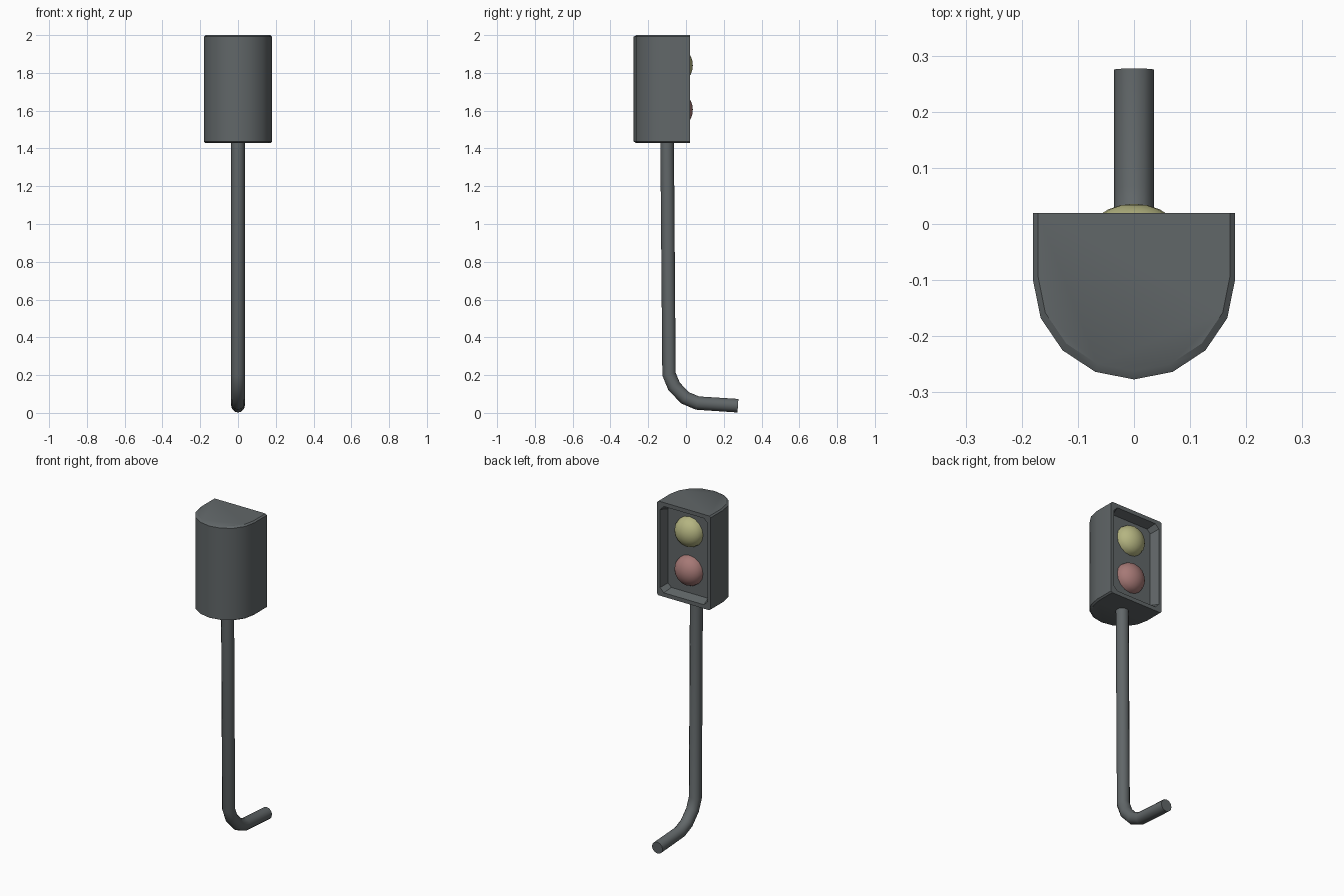
import bpy, bmesh, math
from mathutils import Matrix

if "Cube" in bpy.data.objects:
    bpy.data.objects.remove(bpy.data.objects["Cube"])

BACK = 0.02      # y of the open lamp side
FLOOR = -0.035   # y of the recess floor


def material(name, rgb):
    m = bpy.data.materials.new(name)
    m.diffuse_color = (*rgb, 1)
    m.use_nodes = True
    m.node_tree.nodes["Principled BSDF"].inputs["Base Color"].default_value = m.diffuse_color
    return m


def finish(ob, mat, angle=35):
    ob.data.materials.append(mat)
    bpy.ops.object.select_all(action='DESELECT')
    ob.select_set(True)
    bpy.context.view_layer.objects.active = ob
    bpy.ops.object.shade_smooth_by_angle(angle=math.radians(angle))


def mesh_object(name, bm):
    bmesh.ops.recalc_face_normals(bm, faces=bm.faces)
    me = bpy.data.meshes.new(name)
    bm.to_mesh(me)
    bm.free()
    ob = bpy.data.objects.new(name, me)
    bpy.context.collection.objects.link(ob)
    return ob


grey = material("dark_grey", (0.12, 0.135, 0.14))

# housing: D-shaped outline stacked in four rings, with small chamfers top and bottom
outline = [(0.18, BACK)]
for i in range(9):
    a = math.pi * i / 8
    outline.append((0.18 * math.cos(a), -0.10 - 0.177 * math.sin(a)))
outline.append((-0.18, BACK))

bm = bmesh.new()
rings = []
for z, s in ((1.428, 0.95), (1.436, 1), (1.992, 1), (2.0, 0.95)):
    rings.append([bm.verts.new((x * s, BACK + (y - BACK) * s, z)) for x, y in outline])
for lo, hi in zip(rings, rings[1:]):
    for i in range(len(outline) - 1):
        bm.faces.new((lo[i], lo[i + 1], hi[i + 1], hi[i]))
bm.faces.new(rings[0])
bm.faces.new(rings[-1])

# recess: chamfered rectangles joined to the open edge of the housing
loops = [[r[0] for r in rings] + [r[-1] for r in reversed(rings)]]
for y, w, h, c in ((BACK, 0.16, 0.262, 0.025), (FLOOR, 0.145, 0.247, 0.022)):
    half = [(w - c, -h), (w, -h + c), (w, h - c), (w - c, h)]
    pts = half + [(-x, z) for x, z in reversed(half)]
    loops.append([bm.verts.new((x, y, 1.714 + z)) for x, z in pts])
for a, b in zip(loops, loops[1:]):
    for i in range(8):
        j = (i + 1) % 8
        bm.faces.new((a[i], a[j], b[j], b[i]))
bm.faces.new(loops[-1])
finish(mesh_object("housing", bm), grey, 30)

# lamps: flattened half spheres on the recess floor
for name, z, rgb in (("upper_lamp", 1.84, (0.46, 0.46, 0.22)),
                     ("lower_lamp", 1.605, (0.38, 0.19, 0.18))):
    bm = bmesh.new()
    bmesh.ops.create_uvsphere(bm, u_segments=16, v_segments=12, radius=1)
    bmesh.ops.delete(bm, geom=[v for v in bm.verts if v.co.z < -0.01], context='VERTS')
    bm.transform(Matrix.Translation((0, FLOOR, z)) @ Matrix.Diagonal((0.09, 0.071, 0.09, 1))
                 @ Matrix.Rotation(-math.pi / 2, 4, 'X'))
    finish(mesh_object(name, bm), material(name, rgb), 40)

# pole: bent round bar along a path
cu = bpy.data.curves.new("pole", 'CURVE')
cu.dimensions = '3D'
cu.bevel_depth = 0.036
cu.bevel_resolution = 4
cu.use_fill_caps = True
path = [(-0.10, 1.44), (-0.09, 0.205), (-0.063, 0.14), (-0.005, 0.08), (0.06, 0.052), (0.275, 0.038)]
sp = cu.splines.new('POLY')
sp.points.add(len(path) - 1)
for p, (y, z) in zip(sp.points, path):
    p.co = (0, y, z, 1)
pole = bpy.data.objects.new("pole", cu)
bpy.context.collection.objects.link(pole)
bpy.ops.object.select_all(action='DESELECT')
pole.select_set(True)
bpy.context.view_layer.objects.active = pole
bpy.ops.object.convert(target='MESH')
finish(bpy.context.view_layer.objects.active, grey, 40)
